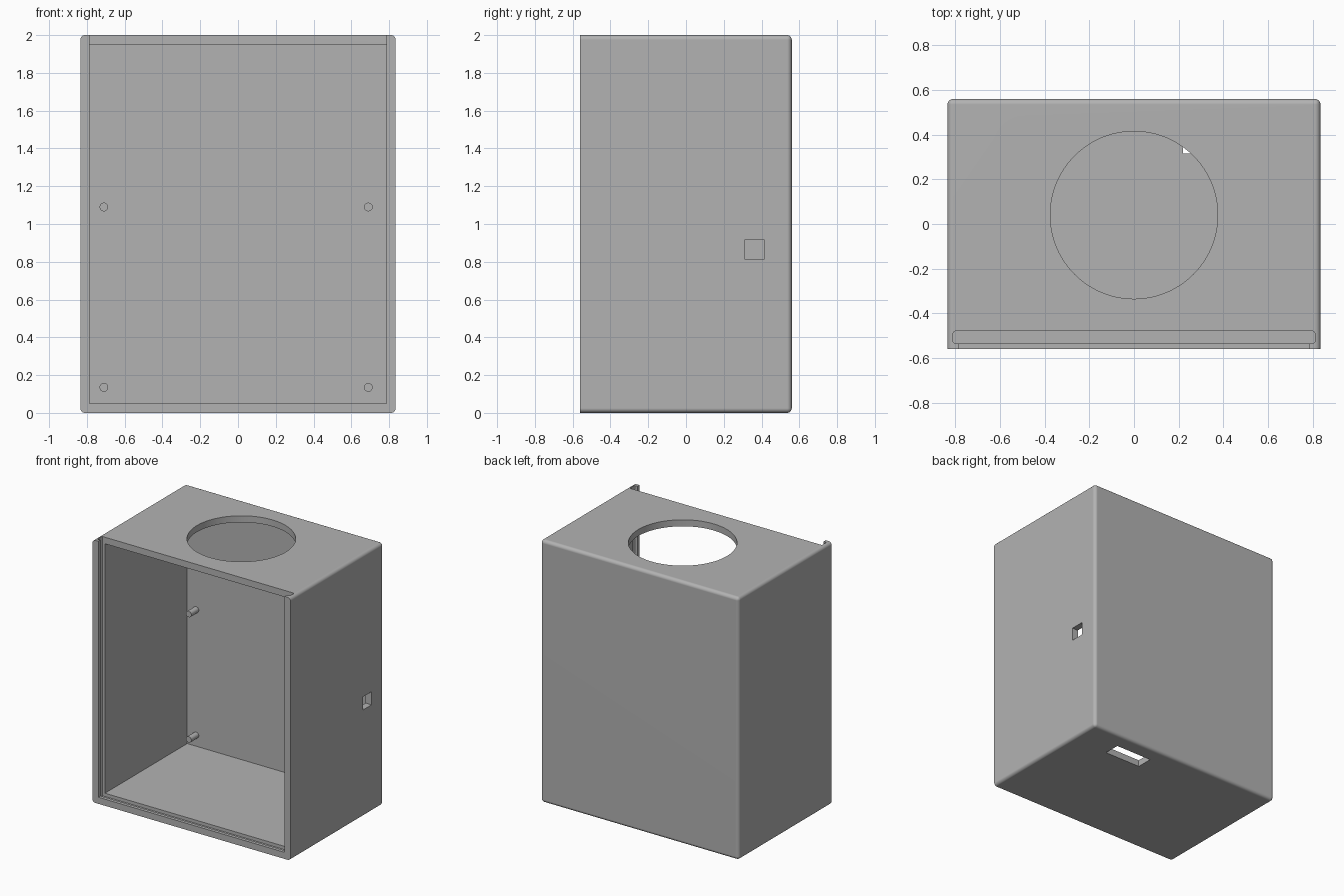
import bpy, bmesh, math
from mathutils import Matrix, Vector

W, D, H = 0.835, 0.56, 2.0      # half width, half depth, height
WALL = 0.05
IN_X, IN_Y = W - WALL, D - WALL
GROOVE_BACK = -0.48

cube = bpy.data.objects.get("Cube")
if cube:
    bpy.data.objects.remove(cube, do_unlink=True)

grey = bpy.data.materials.new("plain grey")
grey.use_nodes = True
colour = (0.45, 0.45, 0.45, 1)
grey.diffuse_color = colour
grey.node_tree.nodes["Principled BSDF"].inputs["Base Color"].default_value = colour


def finish(name, bm):
    bmesh.ops.recalc_face_normals(bm, faces=bm.faces)
    mesh = bpy.data.meshes.new(name)
    bm.to_mesh(mesh)
    bm.free()
    mesh.materials.append(grey)
    ob = bpy.data.objects.new(name, mesh)
    bpy.context.collection.objects.link(ob)
    return ob


def box(name, lo, hi, radius=0, segments=1, rule=None):
    """Box between two corners; edges picked by rule are rounded."""
    lo, hi = Vector(lo), Vector(hi)
    bm = bmesh.new()
    bmesh.ops.create_cube(bm, size=1, matrix=Matrix.Translation((lo + hi) / 2)
                          @ Matrix.Diagonal((*(hi - lo), 1)))
    if radius:
        bmesh.ops.bevel(bm, geom=[e for e in bm.edges if rule(e)], offset=radius,
                        segments=segments, profile=0.5, affect='EDGES')
    return finish(name, bm)


def cylinder(name, centre, radius, length, rotation, sides):
    bm = bmesh.new()
    bmesh.ops.create_cone(bm, cap_ends=True, segments=sides, radius1=radius,
                          radius2=radius, depth=length,
                          matrix=Matrix.Translation(centre) @ rotation)
    return finish(name, bm)


def smooth(ob):
    bpy.ops.object.select_all(action='DESELECT')
    ob.select_set(True)
    bpy.context.view_layer.objects.active = ob
    bpy.ops.object.shade_smooth_by_angle(angle=math.radians(30))


# Case body, rounded everywhere except around the open front
body = box("case_body", (-W, -D, 0), (W, D, H), 0.025, 5,
           lambda e: any(v.co.y > 0 for v in e.verts))

# Interior cavity, which also opens the top edge in front of the groove
bm = bmesh.new()
profile = [(-0.7, WALL), (IN_Y, WALL), (IN_Y, H - WALL),
           (GROOVE_BACK, H - WALL), (GROOVE_BACK, 2.1), (-0.7, 2.1)]
face = bm.faces.new([bm.verts.new((-IN_X, y, z)) for y, z in profile])
ext = bmesh.ops.extrude_face_region(bm, geom=[face])["geom"]
bmesh.ops.translate(bm, vec=(2 * IN_X, 0, 0),
                    verts=[v for v in ext if isinstance(v, bmesh.types.BMVert)])
cavity = finish("cavity_cutter", bm)

cutters = [
    cavity,
    # Groove for a sliding cover
    box("groove_cutter", (-0.81, -0.535, 0.025), (0.81, GROOVE_BACK, 2.1), 0.01, 3,
        lambda e: abs(e.verts[0].co.z - e.verts[1].co.z) > 1),
    # Round top opening, side port and bottom slot
    cylinder("top_hole_cutter", (0, 0.04, H), 0.375, 0.3, Matrix(), 96),
    box("side_port_cutter", (0.7, 0.31, 0.815), (0.9, 0.415, 0.915)),
    box("bottom_slot_cutter", (0.22, 0.315, -0.1), (0.525, 0.44, 0.1)),
]
for cutter in cutters:
    mod = body.modifiers.new(cutter.name, 'BOOLEAN')
    mod.operation, mod.solver, mod.object = 'DIFFERENCE', 'EXACT', cutter

# Bake the cuts, then drop the cutters
graph = bpy.context.evaluated_depsgraph_get()
cut_mesh = bpy.data.meshes.new_from_object(body.evaluated_get(graph))
body.modifiers.clear()
body.data = cut_mesh
cut_mesh.name = "case_body"
cut_mesh.materials.clear()
cut_mesh.materials.append(grey)
for cutter in cutters:
    bpy.data.objects.remove(cutter, do_unlink=True)
smooth(body)
body.modifiers.new("weighted_normals", 'WEIGHTED_NORMAL').keep_sharp = True

# Mounting pins on the inside of the back wall
turn = Matrix.Rotation(math.pi / 2, 4, 'X')
for side, x in (("right", -0.71), ("left", 0.69)):
    for level, z in (("lower", 0.135), ("upper", 1.09)):
        smooth(cylinder(f"{level}_{side}_pin", (x, IN_Y - 0.04, z), 0.023, 0.1, turn, 32))
